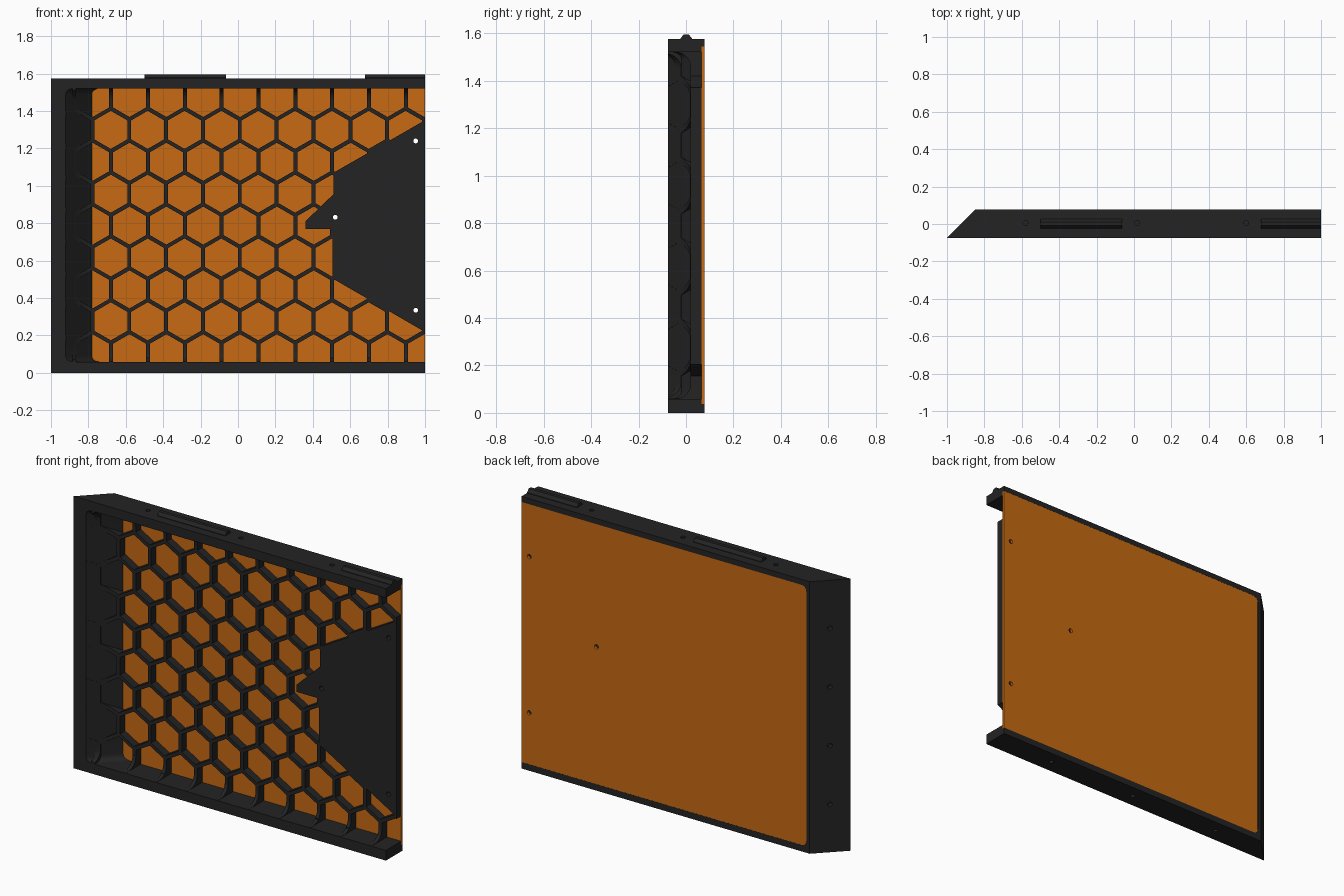
import bpy, bmesh, math
from mathutils import Matrix, Vector

if "Cube" in bpy.data.objects:
    bpy.data.objects.remove(bpy.data.objects["Cube"])

H = 1.575           # frame height
MID = H / 2


def material(name, rgb):
    m = bpy.data.materials.new(name)
    m.diffuse_color = (*rgb, 1)
    m.use_nodes = True
    m.node_tree.nodes["Principled BSDF"].inputs["Base Color"].default_value = m.diffuse_color
    return m


BLACK = material("charcoal", (0.017, 0.017, 0.017))
ORANGE = material("orange", (0.57, 0.143, 0.006))


def finish(name, bm, mat=None):
    bmesh.ops.recalc_face_normals(bm, faces=bm.faces[:])
    me = bpy.data.meshes.new(name)
    bm.to_mesh(me)
    bm.free()
    ob = bpy.data.objects.new(name, me)
    bpy.context.collection.objects.link(ob)
    if mat:
        me.materials.append(mat)
    else:
        ob.hide_render = True
    return ob


def add_prism(bm, pts, a, b, axis):
    """Extrude a 2D outline from a to b along one axis."""
    place = {'x': lambda p, t: (t, p[0], p[1]),
             'y': lambda p, t: (p[0], t, p[1]),
             'z': lambda p, t: (p[0], p[1], t)}[axis]
    lo = [bm.verts.new(place(p, a)) for p in pts]
    hi = [bm.verts.new(place(p, b)) for p in pts]
    bm.faces.new(lo)
    bm.faces.new(hi)
    n = len(pts)
    for i in range(n):
        j = (i + 1) % n
        bm.faces.new((lo[i], lo[j], hi[j], hi[i]))


def prism(name, pts, a, b, axis, mat=None, round_rule=None, radius=0.03, segs=5):
    bm = bmesh.new()
    add_prism(bm, pts, a, b, axis)
    bmesh.ops.recalc_face_normals(bm, faces=bm.faces[:])
    if round_rule:
        edges = [e for e in bm.edges if round_rule(e.verts[0].co, e.verts[1].co)]
        bmesh.ops.bevel(bm, geom=edges, offset=radius, segments=segs, profile=0.5,
                        affect='EDGES')
    return finish(name, bm, mat)


def boolean(ob, cutter, op='DIFFERENCE'):
    m = ob.modifiers.new(cutter.name, 'BOOLEAN')
    m.operation, m.object, m.solver = op, cutter, 'EXACT'


def apply(ob):
    bpy.context.view_layer.update()
    dg = bpy.context.evaluated_depsgraph_get()
    me = bpy.data.meshes.new_from_object(ob.evaluated_get(dg))
    ob.modifiers.clear()
    ob.data = me


# frame block with a mitred left side
frame = prism("honeycomb_frame", [(-1, -.075), (1, -.075), (1, .078), (-.847, .078)],
              0, H, 'z', BLACK)


# filleted front cavity
def cavity_edges(p, q):
    back = p.y > 0 and q.y > 0 and abs(p.x - q.x) > .1
    left = p.x < 0 and q.x < 0 and not (p.y < 0 and q.y < 0)
    return back or left


cavity = prism("cavity_cutter", [(-1.12, -.275), (1.2, -.275), (1.2, .02), (-.825, .02)],
               .06, 1.52, 'z', round_rule=cavity_edges, radius=.065, segs=6)

# hexagonal cells, kept inside the opening and clear of the solid corner plate
bm = bmesh.new()
pitch = 0.197
row_step = pitch * math.sqrt(3) / 2
r = 0.176 / math.sqrt(3)
for k in range(-4, 5):
    x0 = -0.58 if k % 2 == 0 else -0.68
    for c in range(-2, 10):
        cx, cz = x0 + c * pitch, MID + k * row_step
        add_prism(bm, [(cx + r * math.sin(i * math.pi / 3), cz + r * math.cos(i * math.pi / 3))
                       for i in range(6)], -.2, .2, 'y')
cells = finish("cell_cutter", bm)
opening = prism("opening_cutter", [(-1.146, -.3), (1.2, -.3), (1.2, .3), (-.546, .3)],
                .059, 1.521, 'z',
                round_rule=lambda p, q: p.x < 0 and q.x < 0 and abs(p.y - q.y) > .1)
plate = prism("solid_plate_guide",
              [(1.3, 1.523), (.51, 1.07), (.51, .955), (.36, .81), (.36, .77),
               (.505, .77), (.505, .505), (1.3, .045)], -.35, .35, 'y')
boolean(cells, opening, 'INTERSECT')
boolean(cells, plate)
apply(cells)


# back panel and its recess
def left_corners(p, q):
    return p.x < 0 and q.x < 0 and abs(p.y - q.y) > .005


def panel_outline(x1):
    return [(-.825, .037), (x1, .037), (x1, 1.543), (-.825, 1.543)]


recess = prism("recess_cutter", panel_outline(1.2), .065, .2, 'y', round_rule=left_corners)
panel = prism("back_panel", panel_outline(1), .065, .0775, 'y', ORANGE, round_rule=left_corners)

# pin holes: through the plate, and blind ones on the outer sides
bm = bmesh.new()


def pin(pos, direction, depth, rad=.013):
    rot = Vector(direction).to_track_quat('Z', 'Y').to_matrix().to_4x4()
    bmesh.ops.create_cone(bm, cap_ends=True, segments=16, radius1=rad, radius2=rad,
                          depth=2 * depth, matrix=Matrix.Translation(pos) @ rot)


for x, z in ((.95, 1.24), (.52, .832), (.95, .335)):
    pin((x, 0, z), (0, 1, 0), .3)
for x in (-.58, .015, .6):
    for z in (0, H):
        pin((x, .005, z), (0, 0, 1), .03)
for d in (-.51, -.17, .17, .51):
    pin((-.923, .002, MID + d), (1, -1, 0), .03)
pins = finish("pin_cutter", bm)

for cutter in (cavity, recess, cells, pins):
    boolean(frame, cutter)
boolean(panel, pins)
apply(frame)
apply(panel)

# locating rails along the top edge
rails = []
for x0, x1 in ((-.5, -.065), (.68, 1)):
    rails.append(prism("top_rail", [(-.024, H - .005), (.026, H - .005), (.026, H + .003),
                                    (.011, H + .02), (-.009, H + .02), (-.024, H + .003)],
                       x0, x1, 'x', BLACK))

# clear the helpers and smooth the fillets
for ob in (cavity, cells, opening, plate, recess, pins):
    bpy.data.objects.remove(ob)
bpy.ops.object.select_all(action='DESELECT')
for ob in (frame, panel):
    ob.select_set(True)
bpy.context.view_layer.objects.active = frame
bpy.ops.object.shade_smooth_by_angle(angle=math.radians(30))
